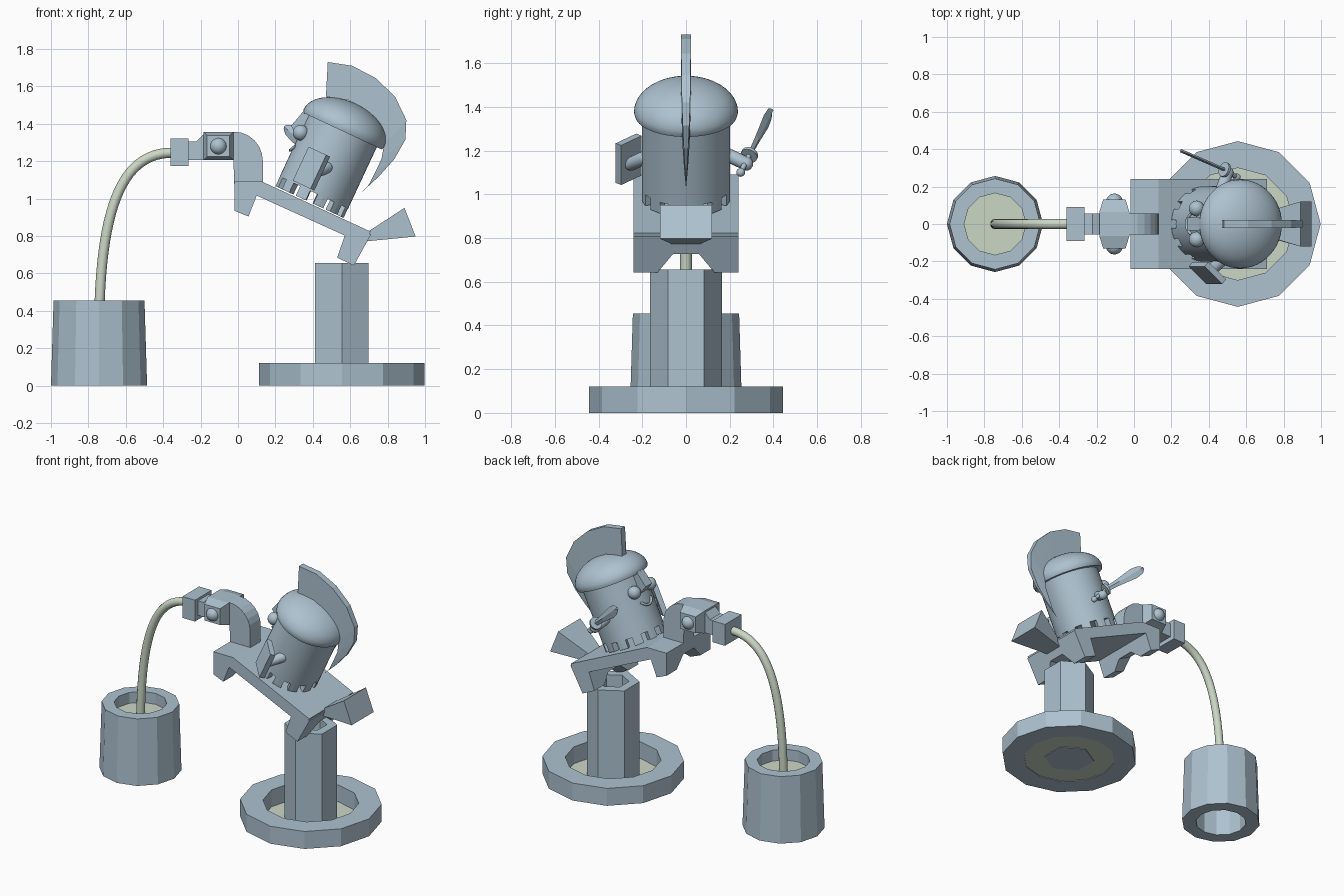
import bpy, bmesh
from math import sin, cos, pi, radians
from mathutils import Vector, Matrix

cube = bpy.data.objects.get("Cube")
if cube:
    bpy.data.objects.remove(cube)


def material(name, rgb):
    m = bpy.data.materials.new(name)
    m.use_nodes = True
    m.diffuse_color = (*rgb, 1)
    m.node_tree.nodes["Principled BSDF"].inputs["Base Color"].default_value = (*rgb, 1)
    return m


BLUE = material("pale blue", (0.42, 0.54, 0.63))
CREAM = material("pale green cream", (0.60, 0.68, 0.56))
WORLD = Matrix.Identity(4)


def loft(name, loops, mat=BLUE, matrix=WORLD, cap=True, smooth=False):
    """Skin a row of equal point loops into a mesh object."""
    bm = bmesh.new()
    rows = [[bm.verts.new(matrix @ Vector(p)) for p in loop] for loop in loops]
    n = len(rows[0])
    for a, b in zip(rows, rows[1:]):
        for i in range(n):
            j = (i + 1) % n
            bm.faces.new((a[i], a[j], b[j], b[i]))
    if cap:
        bm.faces.new(rows[0])
        bm.faces.new(rows[-1])
    bmesh.ops.remove_doubles(bm, verts=bm.verts, dist=0.0002)
    bmesh.ops.recalc_face_normals(bm, faces=bm.faces)
    mesh = bpy.data.meshes.new(name)
    bm.to_mesh(mesh)
    bm.free()
    mesh.materials.append(mat)
    obj = bpy.data.objects.new(name, mesh)
    bpy.context.collection.objects.link(obj)
    if smooth:
        bpy.ops.object.select_all(action='DESELECT')
        obj.select_set(True)
        bpy.context.view_layer.objects.active = obj
        bpy.ops.object.shade_smooth_by_angle(angle=radians(40))
    return obj


def lathe(name, profile, n, phase=0, **kw):
    loops = [[(r * cos(phase + 2 * pi * i / n), r * sin(phase + 2 * pi * i / n), z)
              for i in range(n)] for r, z in profile]
    return loft(name, loops, cap=False, **kw)


def prism(name, profile, half, **kw):
    """Extrude an x-z profile to both sides in y."""
    return loft(name, [[(x, y, z) for x, z in profile] for y in (-half, half)], **kw)


def rect(x0, x1, z0, z1):
    return [(x0, z0), (x1, z0), (x1, z1), (x0, z1)]


def align(a, b):
    a, b = Vector(a), Vector(b)
    return Matrix.Translation(a) @ (b - a).to_track_quat('Z', 'Y').to_matrix().to_4x4()


def limb(name, a, b, r, matrix=WORLD):
    """Capsule between two points; a ball when they coincide."""
    length = (Vector(b) - Vector(a)).length
    arc = [pi * i / 12 for i in range(13)]
    profile = [(r * sin(t), -r * cos(t) + (length if t > pi / 2 else 0)) for t in arc]
    frame = align(a, b) if length else Matrix.Translation(a)
    return lathe(name, profile, 20, matrix=matrix @ frame, smooth=True)


def tube(name, pts, r, mat, matrix=WORLD):
    """Round tube along one four-point bezier."""
    cu = bpy.data.curves.new(name, 'CURVE')
    cu.dimensions = '3D'
    cu.bevel_depth, cu.bevel_resolution, cu.resolution_u = r, 4, 24
    cu.use_fill_caps = True
    sp = cu.splines.new('BEZIER')
    sp.bezier_points.add(1)
    p = [matrix @ Vector(q) for q in pts]
    first, last = sp.bezier_points
    for bp in (first, last):
        bp.handle_left_type = bp.handle_right_type = 'FREE'
    first.co, first.handle_left, first.handle_right = p[0], p[0], p[1]
    last.co, last.handle_left, last.handle_right = p[3], p[2], p[3]
    cu.materials.append(mat)
    obj = bpy.data.objects.new(name, cu)
    bpy.context.collection.objects.link(obj)


# Barrel with liquid
BARREL = Matrix.Translation((-0.743, 0, 0))
lathe("barrel", [(0.165, 0), (0.257, 0), (0.243, 0.455), (0.165, 0.455), (0.165, 0)], 12, matrix=BARREL)
lathe("barrel_liquid", [(0, 0.38), (0.165, 0.38)], 12, mat=CREAM, matrix=BARREL)

# Round base, its pool and the hexagonal post
BASE = Matrix.Translation((0.555, 0, 0))
lathe("base_ring", [(0.3, 0), (0.443, 0), (0.443, 0.12), (0.3, 0.12), (0.3, 0)], 12, matrix=BASE)
lathe("base_pool", [(0, 0.004), (0.3, 0.004)], 12, mat=CREAM, matrix=BASE)
lathe("post", [(0, 0), (0.165, 0), (0.165, 0.655), (0.1, 0.655), (0.1, 0.52), (0, 0.52)],
      6, phase=pi / 6, matrix=BASE)

# Sloping back
prism("back_plank", [(-0.02, 1.09), (0.13, 1.09), (0.71, 0.823), (0.675, 0.755),
                     (0.1, 1.016), (-0.02, 1.07)], 0.24)


def legs(name, outer, inner):
    """Pair of feet joined by an arch; outer and inner are top/bottom x-z lines."""
    arch = [(-0.24, 0), (-0.24, 1), (-0.13, 1), (-0.06, 0.5),
            (0.06, 0.5), (0.13, 1), (0.24, 1), (0.24, 0)]
    loops = []
    for top, bottom in (outer, inner):
        top, bottom = Vector(top), Vector(bottom)
        line = [(y, top.lerp(bottom, s)) for y, s in arch]
        loops.append([(p.x, y, p.y) for y, p in line])
    loft(name, loops)


legs("front_legs", ((-0.02, 1.09), (-0.02, 0.935)), ((0.1, 1.016), (0.056, 0.904)))
legs("rear_legs", ((0.712, 0.81), (0.62, 0.642)), ((0.57, 0.80), (0.53, 0.684)))

# Flared tail
loft("tail", [[(x0, -w, z0), (x0, w, z0), (x1, w, z1), (x1, -w, z1)]
              for x0, z0, x1, z1, w in ((0.69, 0.82, 0.67, 0.77, 0.06),
                                        (0.89, 0.95, 0.95, 0.797, 0.12))])

# Neck, head, snout and hose
arc = [(-0.02 + 0.153 * sin(t), 1.2 + 0.157 * cos(t)) for t in [pi / 2 * i / 6 for i in range(7)]]
prism("neck", [(-0.03, 1.357)] + arc + [(0.133, 1.08), (-0.02, 1.08)], 0.057)
loft("beast_head", [[(x, y, z) for x, z in rect(-0.185 + c, -0.025 - c, 1.205 + c, 1.357 - c)]
                    for y, c in ((-0.13, 0.02), (-0.065, 0), (0.065, 0), (0.13, 0.02))])
prism("snout", [(-0.27, 1.205), (-0.18, 1.205), (-0.18, 1.35), (-0.222, 1.305), (-0.27, 1.305)], 0.057)
prism("nozzle", rect(-0.36, -0.265, 1.175, 1.322), 0.09)
for side, s in (("left", 1), ("right", -1)):
    eye = (-0.105, s * 0.118, 1.28)
    limb("beast_eye_" + side, eye, eye, 0.045)
tube("hose", [(-0.35, 0, 1.245), (-0.6, 0, 1.245), (-0.73, 0, 1), (-0.742, 0, 0.37)], 0.027, CREAM)

# Rider body with a notched hem
RIDER = Matrix.Translation((0.385, 0, 0.987)) @ Matrix.Rotation(radians(25), 4, 'Y')
lathe("rider_body", [(0, 0.05), (0.202, 0.05), (0.202, 0.43), (0, 0.43)], 48, matrix=RIDER, smooth=True)
for k in range(12):
    a = (k + 0.5) * pi / 6
    edge = [(0.202, a - 0.15), (0.202, a), (0.202, a + 0.15), (0.16, a + 0.15), (0.16, a - 0.15)]
    loft("hem_tooth", [[(r * cos(t), r * sin(t), z) for r, t in edge] for z in (-0.006, 0.052)],
         matrix=RIDER)

# Helmet dome and nose guard
dome = [(0.238 * cos(t), 0.43 + 0.145 * sin(t)) for t in [pi / 2 * i / 12 for i in range(13)]]
lathe("helmet", [(0, 0.412), (0.232, 0.412)] + dome, 48, matrix=RIDER, smooth=True)
prism("nose", [(-0.19, 0.42), (-0.235, 0.42), (-0.262, 0.32), (-0.19, 0.28)], 0.035, matrix=RIDER)

# Helmet crest: outer x-z, inner x-z and half thickness per station
crest = [(0.48, 1.73, 0.47, 1.545, 0.022), (0.61, 1.71, 0.595, 1.525, 0.022),
         (0.735, 1.645, 0.69, 1.465, 0.022), (0.84, 1.545, 0.75, 1.38, 0.021),
         (0.9, 1.42, 0.78, 1.285, 0.019), (0.895, 1.315, 0.767, 1.21, 0.015),
         (0.835, 1.21, 0.73, 1.135, 0.01), (0.755, 1.12, 0.7, 1.075, 0.005),
         (0.666, 1.038, 0.664, 1.036, 0.001)]
loft("crest", [[(x0, -w, z0), (x0, w, z0), (x1, w, z1), (x1, -w, z1)] for x0, z0, x1, z1, w in crest])

# Face
for side, s in (("left", 1), ("right", -1)):
    eye = (-0.2, s * 0.083, 0.31)
    limb("rider_eye_" + side, eye, eye, 0.042, RIDER)
tube("mouth", [(-0.195, -0.055, 0.235), (-0.215, -0.03, 0.19),
               (-0.215, 0.03, 0.19), (-0.195, 0.055, 0.235)], 0.008, BLUE, RIDER)

# Shield arm and shield
limb("shield_arm", (0.005, -0.19, 0.2), (-0.04, -0.25, 0.15), 0.032, RIDER)
SHIELD = RIDER @ Matrix.Translation((-0.066, -0.262, 0.16)) @ Matrix.Rotation(radians(-42), 4, 'Z')
prism("shield", rect(-0.07, 0.07, -0.1, 0.1), 0.017, matrix=SHIELD)

# Sword arm and sword
guard, tip, pommel = (0.485, 0.29, 1.18), (0.25, 0.392, 1.385), (0.55, 0.25, 1.1)
limb("sword_arm", (0.47, 0.19, 1.18), (0.5, 0.275, 1.14), 0.032)
limb("sword_grip", pommel, guard, 0.012)
limb("sword_pommel", pommel, pommel, 0.02)
SWORD = align(guard, tip)
lathe("sword_guard", [(0, -0.008), (0.04, -0.008), (0.04, 0.008), (0, 0.008)], 16, matrix=SWORD)
reach = (Vector(tip) - Vector(guard)).length
loft("sword_blade", [[(0.009, 0, t * reach), (0, w, t * reach), (-0.009, 0, t * reach), (0, -w, t * reach)]
                     for t, w in ((0, 0.016), (0.35, 0.024), (0.75, 0.038), (0.92, 0.03), (1, 0.01))],
     matrix=SWORD)
